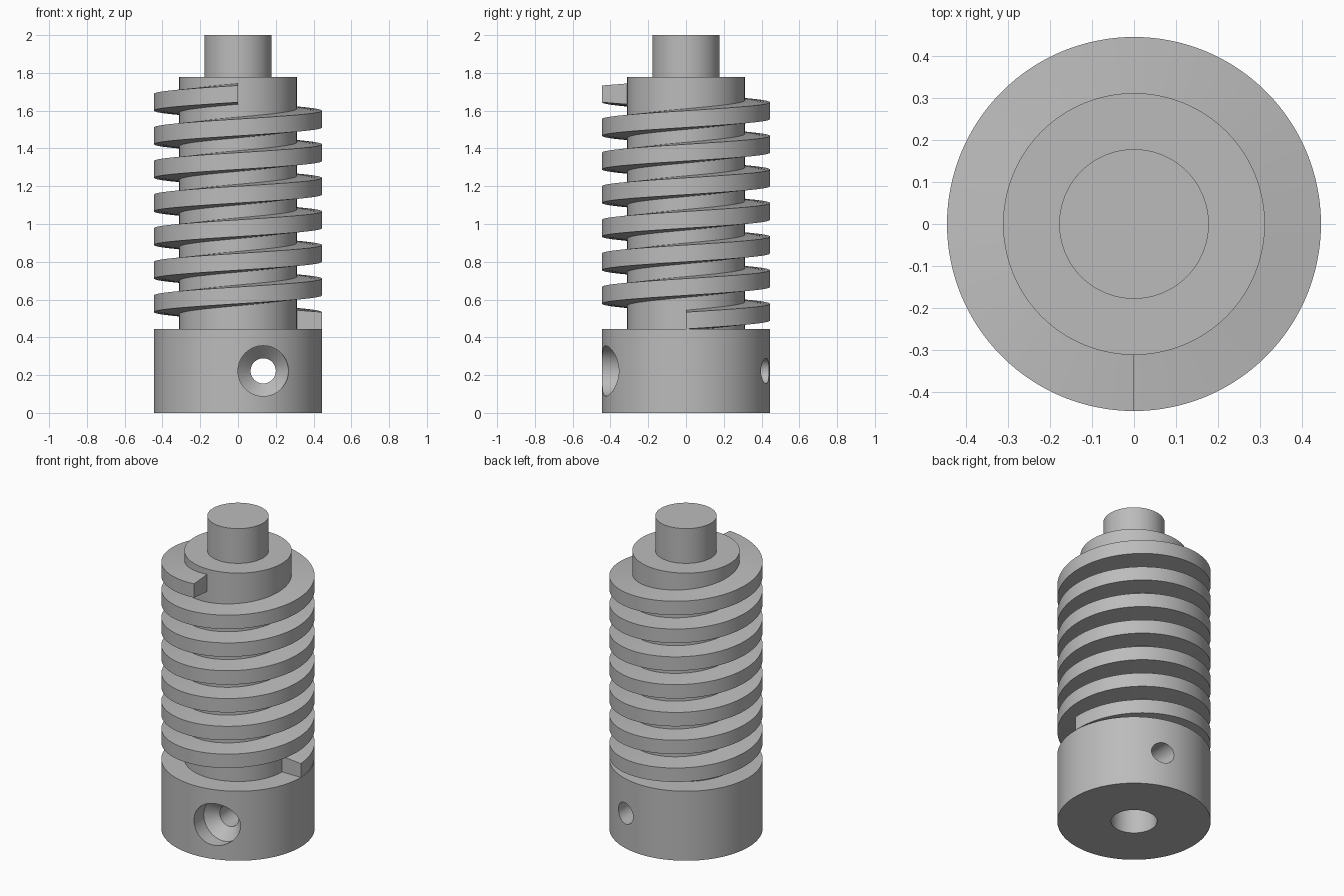
import bpy, bmesh, math
from mathutils import Matrix

cube = bpy.data.objects.get("Cube")
if cube:
    bpy.data.objects.remove(cube, do_unlink=True)

SEGMENTS = 128
UNIT = 2 / 45          # one design unit; the worm is 45 units tall

steel = bpy.data.materials.new("grey steel")
steel.use_nodes = True
grey = (0.5, 0.5, 0.5, 1)
steel.diffuse_color = grey
steel.node_tree.nodes["Principled BSDF"].inputs["Base Color"].default_value = grey


def make_object(name, bm):
    bmesh.ops.recalc_face_normals(bm, faces=bm.faces)
    mesh = bpy.data.meshes.new(name)
    bm.to_mesh(mesh)
    bm.free()
    mesh.materials.append(steel)
    obj = bpy.data.objects.new(name, mesh)
    bpy.context.collection.objects.link(obj)
    return obj


def lathe(name, profile, matrix=Matrix()):
    """Solid of revolution about z from (radius, height) pairs, capped at both ends."""
    bm = bmesh.new()
    rings = []
    for r, z in profile:
        angles = [math.tau * i / SEGMENTS for i in range(SEGMENTS)]
        rings.append([bm.verts.new((r * UNIT * math.cos(a), r * UNIT * math.sin(a), z * UNIT))
                      for a in angles])
    for low, high in zip(rings, rings[1:]):
        for i in range(SEGMENTS):
            j = (i + 1) % SEGMENTS
            bm.faces.new((low[i], low[j], high[j], high[i]))
    bm.faces.new(rings[0])
    bm.faces.new(rings[-1])
    bm.transform(matrix)
    return make_object(name, bm)


def helix(name, section, pitch, start, turns):
    """Sweep a closed (radius, height) section up a right-handed helix."""
    bm = bmesh.new()
    steps = int(turns * SEGMENTS)
    rings = []
    for i in range(steps + 1):
        a = math.tau * i / SEGMENTS
        rise = start + pitch * i / SEGMENTS
        rings.append([bm.verts.new((r * UNIT * math.cos(a), r * UNIT * math.sin(a),
                                    (z + rise) * UNIT)) for r, z in section])
    count = len(section)
    for a, b in zip(rings, rings[1:]):
        for k in range(count):
            n = (k + 1) % count
            bm.faces.new((a[k], a[n], b[n], b[k]))
    bm.faces.new(rings[0])
    bm.faces.new(rings[-1])
    return make_object(name, bm)


def smooth(obj):
    bpy.ops.object.select_all(action='DESELECT')
    obj.select_set(True)
    bpy.context.view_layer.objects.active = obj
    bpy.ops.object.shade_smooth_by_angle(angle=math.radians(25))


# Collar, core and end shaft in one turned body
body = lathe("worm_body", [(10, 0), (10, 10), (7, 10), (7, 40), (4, 40), (4, 45)])

# Cutters: blind shaft bore, and countersunk screw hole running front to back
bore = lathe("bore_cutter", [(3, -2), (3, 10)])
across = Matrix.Translation((3 * UNIT, 0, 5 * UNIT)) @ Matrix.Rotation(-math.pi / 2, 4, 'X')
screw = lathe("screw_hole_cutter", [(3, -13), (3, -7.8), (1.5, -6.3), (1.5, 13)], across)

bpy.context.view_layer.objects.active = body
for cutter in (bore, screw):
    cutter.hide_render = True
    cut = body.modifiers.new(cutter.name, 'BOOLEAN')
    cut.operation = 'DIFFERENCE'
    cut.solver = 'EXACT'
    cut.object = cutter
    bpy.ops.object.modifier_apply(modifier=cut.name)
    bpy.data.objects.remove(cutter, do_unlink=True)
smooth(body)

# Worm thread with slightly tapered flanks, rooted just inside the core
thread = helix("worm_thread", [(6.8, -1.25), (10, -1), (10, 1), (6.8, 1.25)],
               pitch=4, start=11, turns=6.75)
smooth(thread)
